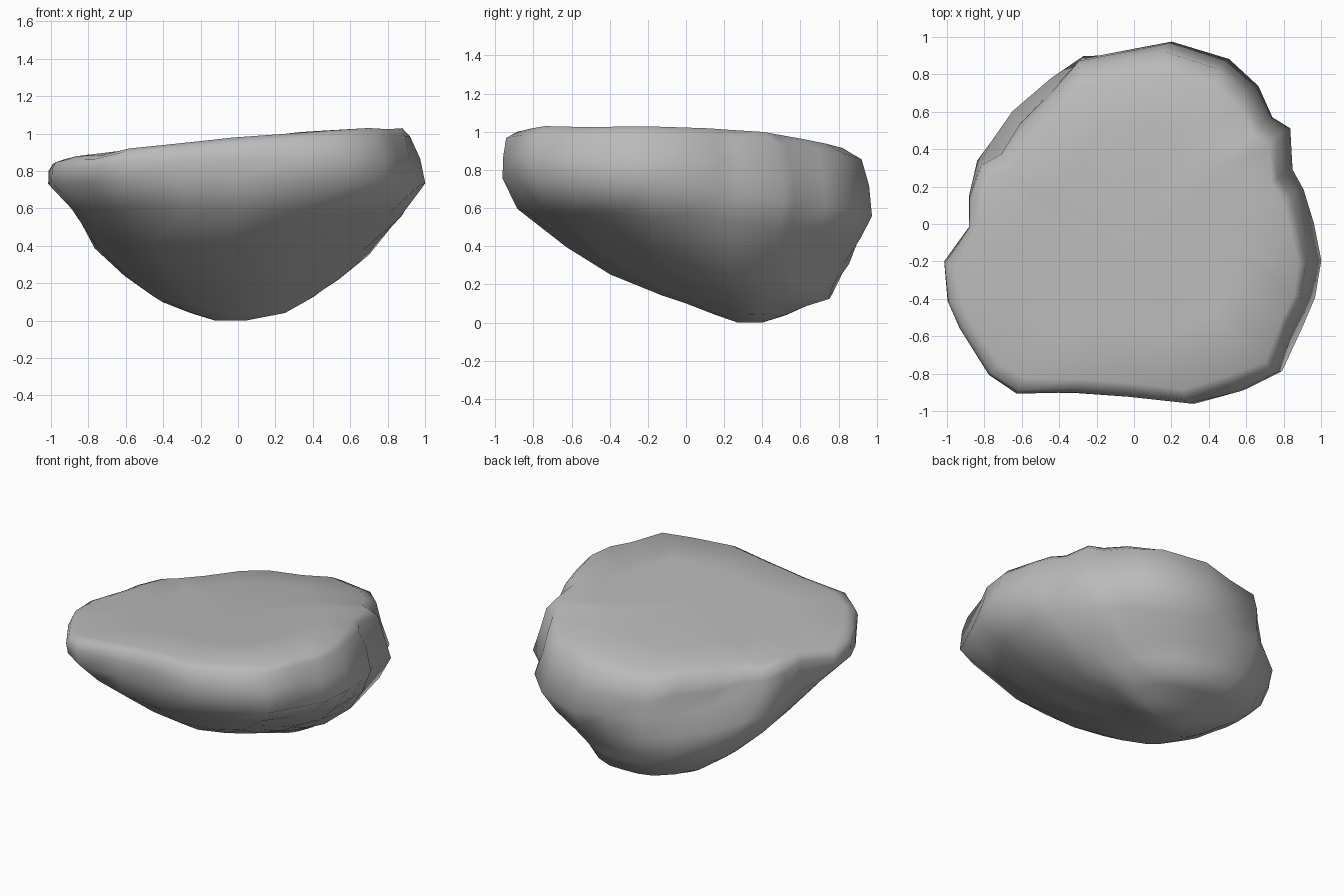
import bpy, bmesh
from mathutils import Vector, noise

cube = bpy.data.objects.get("Cube")
if cube:
    bpy.data.objects.remove(cube, do_unlink=True)

# Stone colour
stone = bpy.data.materials.new("stone grey")
stone.use_nodes = True
grey = (0.49, 0.49, 0.49, 1)
stone.diffuse_color = grey
shader = next(n for n in stone.node_tree.nodes if n.type == 'BSDF_PRINCIPLED')
shader.inputs["Base Color"].default_value = grey
shader.inputs["Roughness"].default_value = 0.9

# Widest outline of the boulder, anticlockwise from its left
outline = [(1, -.2), (.96, 0), (.91, .17), (.84, .27), (.83, .51), (.74, .57),
           (.66, .74), (.5, .88), (.2, .98), (-.03, .93), (-.28, .89), (-.42, .73),
           (-.6, .54), (-.7, .38), (-.82, .32), (-.88, .15), (-.88, 0), (-1, -.22),
           (-.99, -.42), (-.93, -.57), (-.77, -.8), (-.62, -.9), (-.3, -.91),
           (0, -.93), (.32, -.97), (.6, -.88), (.8, -.8), (.9, -.55), (.97, -.4)]

# Level, then the extent in x and y that the outline is fitted to
rings = [(0, -.12, .04, .27, .4), (.04, -.25, .25, .15, .52), (.1, -.4, .35, 0, .64),
         (.14, -.45, .41, -.12, .75), (.25, -.6, .54, -.4, .79), (.4, -.77, .72, -.64, .85),
         (.6, -.91, .9, -.92, .93), (.76, -1, 1, -.99, 1), (.88, -1, .96, -.99, .98),
         (.97, -.98, .92, -.97, .94), (1, -.93, .88, -.91, .84), (1, -.6, .55, -.6, .55)]


def crown(x, y):
    """Height of the tilted upper surface, falling off at the back."""
    return .965 + .09 * x - .03 * x * x - .02 * y - .1 * max(y - .3, 0)


def place(x, y, level):
    """Tilt the upper levels, and lower the widest line towards the back."""
    lean = crown(x, y) - 1 - (.4 * x + .9 * max(y, 0)) * (1 - level)
    return Vector((x, y, level + lean * level ** 2))


def fit(value, low, high):
    return low + (high - low) * (value + 1) / 2


def undercut(point, level):
    """Round the outline lower down: full at the right back, cut at the left front."""
    p = Vector(point)
    skew = .25 * max(-p.x * p.y, 0) * (1 if p.y > 0 else -1)
    return p * (1 + ((1 + skew) / p.length - 1) * min(1, 1.4 * (1 - level)))


def roughen(p):
    """Chip the sides and underside, leaving the base and upper surface calm."""
    flank = min(1, p.z * 3) if p.z < .9 else .4
    return p + (noise.noise_vector(p * 4.3) * .022 + noise.noise_vector(p * 9) * .01) * flank


bm = bmesh.new()
loops = []
for level, x0, x1, y0, y1 in rings:
    shape = [undercut(point, level) if level < .7 else point for point in outline]
    loops.append([bm.verts.new(roughen(place(fit(x, x0, x1), fit(y, y0, y1), level)))
                  for x, y in shape])

# Sides and underside
count = len(outline)
for lower, upper in zip(loops, loops[1:]):
    for i in range(count):
        j = (i + 1) % count
        bm.faces.new((lower[i], lower[j], upper[j], upper[i]))

# Close the underside and the upper surface
base = bm.verts.new((-.05, .33, 0))
peak = bm.verts.new(place(0, -.05, 1))
for i in range(count):
    j = (i + 1) % count
    bm.faces.new((base, loops[0][j], loops[0][i]))
    bm.faces.new((peak, loops[-1][i], loops[-1][j]))
for face in bm.faces:
    face.smooth = True

mesh = bpy.data.meshes.new("boulder")
bm.to_mesh(mesh)
bm.free()
mesh.materials.append(stone)
boulder = bpy.data.objects.new("boulder", mesh)
bpy.context.collection.objects.link(boulder)
